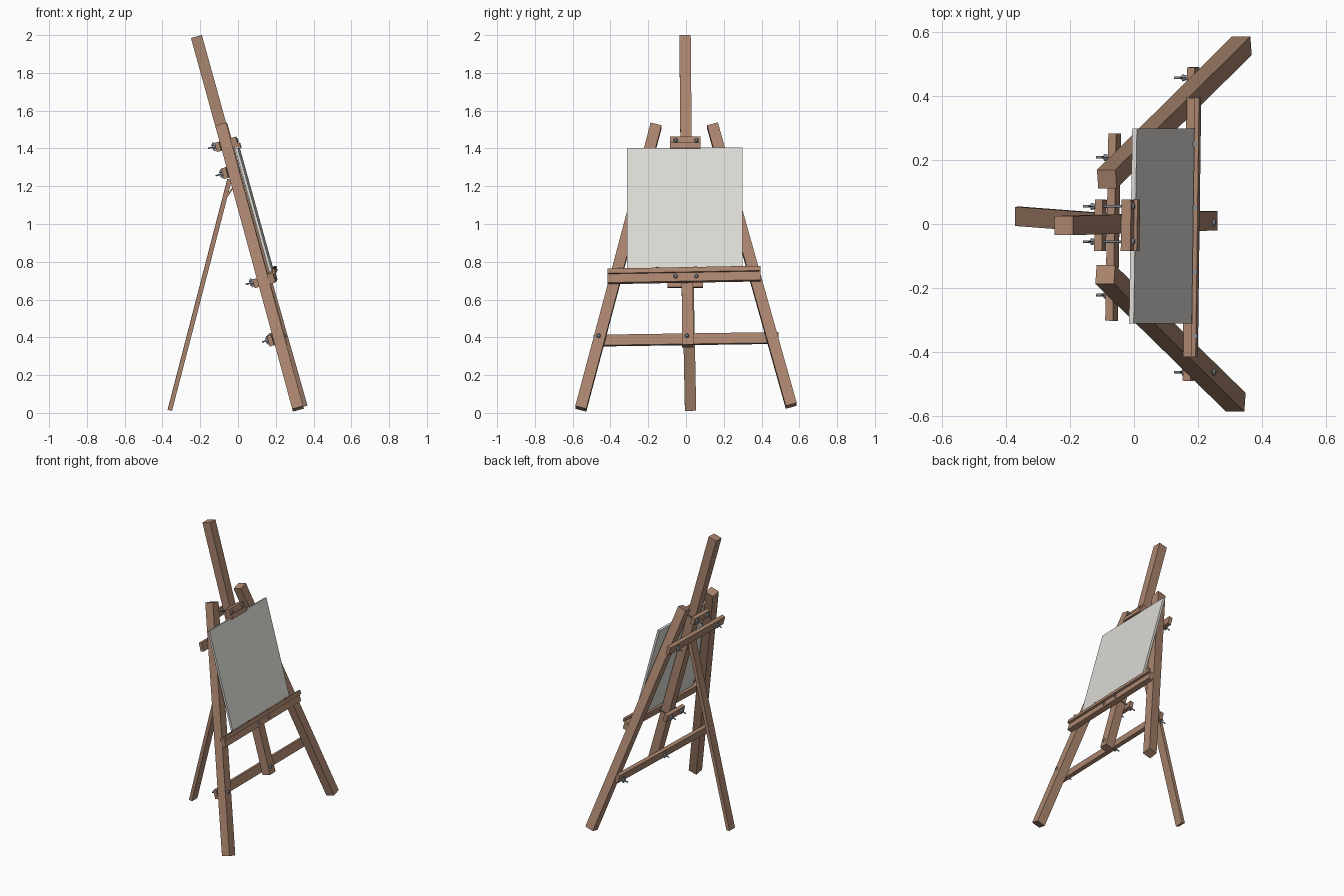
import bpy, bmesh, math
from mathutils import Vector, Matrix

if "Cube" in bpy.data.objects:
    bpy.data.objects.remove(bpy.data.objects["Cube"])

A = math.radians(15.5)                       # backward lean of the easel
S, C = math.sin(A), math.cos(A)
U = Vector((0, 1, 0))                        # across
V = Vector((-S, 0, C))                       # up the slope
W = Vector((C, 0, S))                        # out of the front
O = Vector((0.331, 0, 0))                    # foot of the centre line


def material(name, rgb):
    m = bpy.data.materials.new(name)
    m.diffuse_color = (*rgb, 1)
    m.use_nodes = True
    m.node_tree.nodes["Principled BSDF"].inputs["Base Color"].default_value = m.diffuse_color
    return m


WOOD = material("brown wood", (0.40, 0.235, 0.155))
CANVAS = material("off white canvas", (0.72, 0.71, 0.67))
METAL = material("grey metal", (0.22, 0.25, 0.28))


def finish(name, bm, mat):
    bmesh.ops.recalc_face_normals(bm, faces=bm.faces)
    me = bpy.data.meshes.new(name)
    bm.to_mesh(me)
    bm.free()
    me.materials.append(mat)
    ob = bpy.data.objects.new(name, me)
    bpy.context.collection.objects.link(ob)
    return ob


def frame(x, y, z, pos):
    m = Matrix((x, y, z)).transposed().to_4x4()
    m.translation = pos
    return m


def add_box(bm, m, size):
    bmesh.ops.create_cube(bm, size=1, matrix=m @ Matrix.Diagonal((*size, 1)))


def at(u, v, w):
    return O + U * u + V * v + W * w


def beam(name, p0, p1, width, thick):
    """Square-cut timber between two points, one face turned to the front."""
    p0, p1 = Vector(p0), Vector(p1)
    d = (p1 - p0).normalized()
    n = (W - d * W.dot(d)).normalized()
    bm = bmesh.new()
    add_box(bm, frame(d.cross(n), d, n, (p0 + p1) / 2), (width, (p1 - p0).length, thick))
    return finish(name, bm, WOOD)


def board(name, u, v, w, size, mat=WOOD, roll=0.0, yaw=-1.0):
    """Board lying in the leaning plane; w = (back, front)."""
    m = frame(U, V, W, at(u, v, (w[0] + w[1]) / 2))
    m = m @ Matrix.Rotation(math.radians(yaw), 4, 'Y') @ Matrix.Rotation(math.radians(roll), 4, 'Z')
    bm = bmesh.new()
    add_box(bm, m, (size[0], size[1], w[1] - w[0]))
    return finish(name, bm, mat)


def bolt(name, u, v, front, back):
    """Domed head in front, shank, and a wing nut behind."""
    bm = bmesh.new()

    def cyl(r1, r2, w0, w1):
        bmesh.ops.create_cone(bm, cap_ends=True, segments=12, radius1=r1, radius2=r2,
                              depth=w1 - w0, matrix=frame(U, V, W, at(u, v, (w0 + w1) / 2)))
    cyl(0.012, 0.007, front, front + 0.007)
    cyl(0.004, 0.004, back - 0.042, front)
    cyl(0.011, 0.007, back - 0.016, back)
    for s in (-1, 1):
        m = frame(U, V, W, at(u, v, back - 0.016)) @ Matrix.Rotation(s * 0.6, 4, 'X')
        add_box(bm, m @ Matrix.Translation((0, s * 0.014, -0.003)), (0.004, 0.02, 0.014))
    finish(name, bm, METAL)


# uprights
beam("left_front_leg", (0.318, -0.557, 0.022), (-0.09, -0.158, 1.522), 0.06, 0.06)
beam("right_front_leg", (0.337, 0.557, 0.038), (-0.085, 0.14, 1.522), 0.06, 0.06)
beam("centre_mast", (0.232, 0.01, 0.355), (-0.22, -0.005, 1.992), 0.06, 0.06)
beam("rear_leg", (-0.361, 0.024, 0.014), (-0.045, 0.0, 1.235), 0.06, 0.024)
beam("rear_leg_hinge", (-0.068, 0.002, 1.13), (-0.025, 0.002, 1.195), 0.05, 0.008)

# cross bars behind the legs
board("lower_cross_bar", 0, 0.416, (-0.055, -0.03), (0.98, 0.058), roll=0.6)
board("upper_cross_bar", -0.01, 1.33, (-0.055, -0.03), (0.585, 0.058), roll=0)

# picture support
board("canvas", -0.006, 1.101, (0.045, 0.06), (0.61, 0.678), CANVAS)
board("shelf", -0.01, 0.733, (0.031, 0.064), (0.81, 0.054), roll=0.8)
board("shelf_lip", -0.01, 0.766, (0.064, 0.078), (0.81, 0.026), roll=0.8)
board("shelf_rear_clamp", -0.004, 0.725, (-0.056, -0.031), (0.19, 0.048))

# top clamp
board("top_clamp", -0.004, 1.473, (0.031, 0.062), (0.16, 0.056))
board("top_clamp_lip", -0.004, 1.45, (0.061, 0.073), (0.16, 0.03))
board("top_rear_clamp", -0.004, 1.474, (-0.056, -0.031), (0.16, 0.05))

# bolts and wing nuts
for u in (-0.055, 0.055):
    bolt("top_clamp_bolt", u, 1.48, 0.062, -0.056)
    bolt("shelf_bolt", u, 0.733, 0.064, -0.056)
for u in (-0.463, 0.005, 0.457):
    bolt("lower_bar_bolt", u, 0.416, 0.03, -0.055)
for u in (-0.222, 0.208):
    bolt("upper_bar_bolt", u, 1.33, 0.03, -0.055)

# small screws along the shelf lip
for u in (-0.35, -0.15, 0.05, 0.25):
    bm = bmesh.new()
    bmesh.ops.create_cone(bm, cap_ends=True, segments=10, radius1=0.008, radius2=0.006, depth=0.004,
                          matrix=frame(U, W, -V, at(u, 0.78 + u * 0.014, 0.071)))
    finish("lip_screw", bm, METAL)
